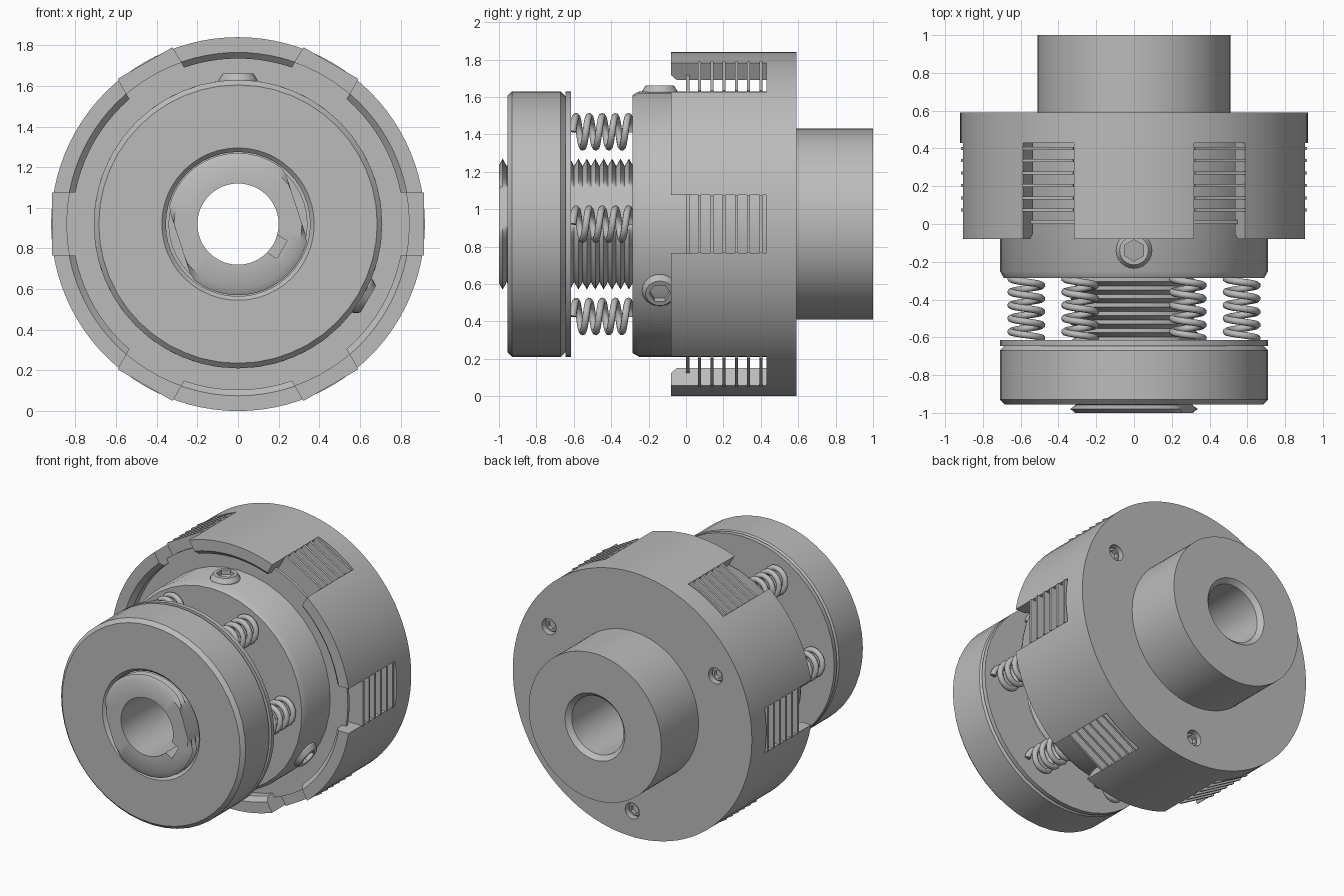
import bpy, bmesh, math
from mathutils import Matrix, Vector

CENTRE = Vector((0, 0, 0.92))
SIXTHS = [math.radians(60 * i) for i in range(6)]

if "Cube" in bpy.data.objects:
    bpy.data.objects.remove(bpy.data.objects["Cube"])

steel = bpy.data.materials.new("grey_steel")
steel.use_nodes = True
GREY = (0.5, 0.5, 0.5, 1)
steel.diffuse_color = GREY
steel.node_tree.nodes["Principled BSDF"].inputs["Base Color"].default_value = GREY


def radial(angle):
    """Rotation that turns +x to the given angle around the y axis."""
    return Matrix.Rotation(-angle, 4, 'Y')


def lathe(bm, profile, sides=64, matrix=None, hexes=()):
    """Spin a closed (radius, y) profile around y; points listed in hexes are six-sided."""
    rings = []
    for s in range(sides):
        a = 2 * math.pi * s / sides
        flat = math.cos(math.pi / 6) / math.cos(a % (math.pi / 3) - math.pi / 6)
        ring = []
        for i, (r, y) in enumerate(profile):
            k = r * flat if i in hexes else r
            co = Vector((k * math.cos(a), y, k * math.sin(a)))
            ring.append(bm.verts.new(matrix @ co if matrix else co))
        rings.append(ring)
    n = len(profile)
    for s in range(sides):
        p, q = rings[s], rings[(s + 1) % sides]
        for i in range(n):
            j = (i + 1) % n
            if profile[i][0] or profile[j][0]:
                bm.faces.new((p[i], p[j], q[j], q[i]))


def box(bm, angle, r0, r1, y0, y1, width):
    """Block reaching from radius r0 to r1 in the given direction."""
    place = Matrix.Translation(((r0 + r1) / 2, (y0 + y1) / 2, 0))
    size = Matrix.Diagonal((r1 - r0, y1 - y0, width, 1))
    bmesh.ops.create_cube(bm, size=1, matrix=radial(angle) @ place @ size)


def finish(name, bm, smooth=30):
    bmesh.ops.remove_doubles(bm, verts=bm.verts, dist=1e-5)
    bmesh.ops.recalc_face_normals(bm, faces=bm.faces)
    mesh = bpy.data.meshes.new(name)
    bm.to_mesh(mesh)
    bm.free()
    mesh.materials.append(steel)
    ob = bpy.data.objects.new(name, mesh)
    ob.location = CENTRE
    bpy.context.collection.objects.link(ob)
    shade(ob, smooth)
    return ob


def shade(ob, smooth=30):
    bpy.ops.object.select_all(action='DESELECT')
    ob.select_set(True)
    bpy.context.view_layer.objects.active = ob
    bpy.ops.object.shade_smooth_by_angle(angle=math.radians(smooth))


def turned(name, profile, sides=64):
    bm = bmesh.new()
    lathe(bm, profile, sides)
    return finish(name, bm)


def cut(ob, bm):
    """Subtract a bmesh from an object and drop the cutter."""
    cutter = finish("cutter", bm)
    cutter.hide_render = True
    mod = ob.modifiers.new("cut", 'BOOLEAN')
    mod.object, mod.solver = cutter, 'EXACT'
    bpy.context.view_layer.objects.active = ob
    bpy.ops.object.modifier_apply(modifier=mod.name)
    bpy.data.objects.remove(cutter)
    shade(ob)


def socket_screw(name, matrix, r, depth, top):
    """Button head with a hexagonal socket."""
    bm = bmesh.new()
    profile = [(0, top - depth), (r, top - depth), (r, top - 0.3 * r), (0.8 * r, top),
               (0.6 * r, top), (0.6 * r, top - 0.45 * r), (0, top - 0.45 * r)]
    lathe(bm, profile, 24, matrix, hexes=(4, 5))
    return finish(name, bm)


# Slotted drum housing with its rear boss
housing = turned("housing", [
    (0.845, -0.08), (0.92, -0.08), (0.92, 0.59), (0.51, 0.59), (0.51, 1.0),
    (0.23, 1.0), (0.2, 0.97), (0.2, 0.45), (0.815, 0.45), (0.815, -0.05)], 96)
slots = bmesh.new()
for a in SIXTHS:
    box(slots, a, 0.7, 1.1, -0.3, 0.43, 0.31)
cut(housing, slots)

# Recessed screws in the rear face
screw_angles = [math.radians(d) for d in (30, 150, 270)]
holes = bmesh.new()
for a in screw_angles:
    lathe(holes, [(0, 0.5), (0.055, 0.5), (0.055, 0.7), (0, 0.7)], 24,
          radial(a) @ Matrix.Translation((0.74, 0, 0)))
cut(housing, holes)
for a in screw_angles:
    socket_screw("rear_screw", radial(a) @ Matrix.Translation((0.74, 0, 0)), 0.052, 0.07, 0.565)

# Stack of clutch plates with square lugs in the slots
for i in range(6):
    y = 0.065 + 0.0655 * i
    bm = bmesh.new()
    lathe(bm, [(0.7, y), (0.81, y), (0.81, y + 0.016), (0.7, y + 0.016)])
    for a in SIXTHS:
        box(bm, a, 0.78, 0.915, y, y + 0.016, 0.31)
    finish("clutch_plate", bm)
turned("retaining_ring", [(0.7, 0), (0.845, 0), (0.845, 0.02), (0.7, 0.02)])

# Pressure sleeve, washer and adjusting nut
turned("pressure_sleeve", [(0.34, -0.285), (0.69, -0.285), (0.71, -0.25),
                           (0.71, 0.45), (0.34, 0.45)], 40)
turned("washer", [(0.36, -0.645), (0.71, -0.645), (0.71, -0.615), (0.36, -0.615)], 48)
turned("adjusting_nut", [(0.375, -0.955), (0.685, -0.955), (0.71, -0.93), (0.71, -0.67),
                         (0.685, -0.645), (0.355, -0.645), (0.355, -0.935)], 48)

# Threaded hub with two flats and a keyway
profile = [(0.2, -1.0), (0.315, -1.0)]
for i in range(16):
    y = -0.98 + 0.045 * i
    profile += [(0.35, y), (0.31, y + 0.022)]
profile += [(0.33, -0.2), (0.33, 0.45), (0.2, 0.45)]
bm = bmesh.new()
lathe(bm, profile, 48)
normal = Vector((0.95, 0, 0.31)).normalized()
for v in bm.verts:
    d = v.co.dot(normal)
    if abs(d) > 0.3:
        v.co -= normal * (d - math.copysign(0.3, d))
hub = finish("threaded_hub", bm)
key = bmesh.new()
box(key, math.radians(-30), 0.1, 0.25, -1.1, 0.2, 0.1)
cut(hub, key)

# Coil springs between washer and sleeve
for a in SIXTHS:
    curve = bpy.data.curves.new("spring", 'CURVE')
    curve.dimensions = '3D'
    curve.bevel_depth = 0.019
    curve.bevel_resolution = 2
    curve.use_fill_caps = True
    spline = curve.splines.new('POLY')
    turns, steps = 4.5, 16
    count = int(turns * steps) + 1
    spline.points.add(count - 1)
    for i, point in enumerate(spline.points):
        t = 2 * math.pi * i / steps
        point.co = (0.57 * math.cos(a) + 0.082 * math.cos(t),
                    -0.605 + 0.315 * i / (count - 1),
                    0.57 * math.sin(a) + 0.082 * math.sin(t), 1)
    curve.materials.append(steel)
    spring = bpy.data.objects.new("spring", curve)
    spring.location = CENTRE
    bpy.context.collection.objects.link(spring)

# Button screws on the sleeve
for degrees in (90, -30):
    turn = radial(math.radians(degrees)) @ Matrix.Translation((0, -0.14, 0))
    socket_screw("sleeve_screw", turn @ Matrix.Rotation(-math.pi / 2, 4, 'Z'), 0.095, 0.09, 0.74)
